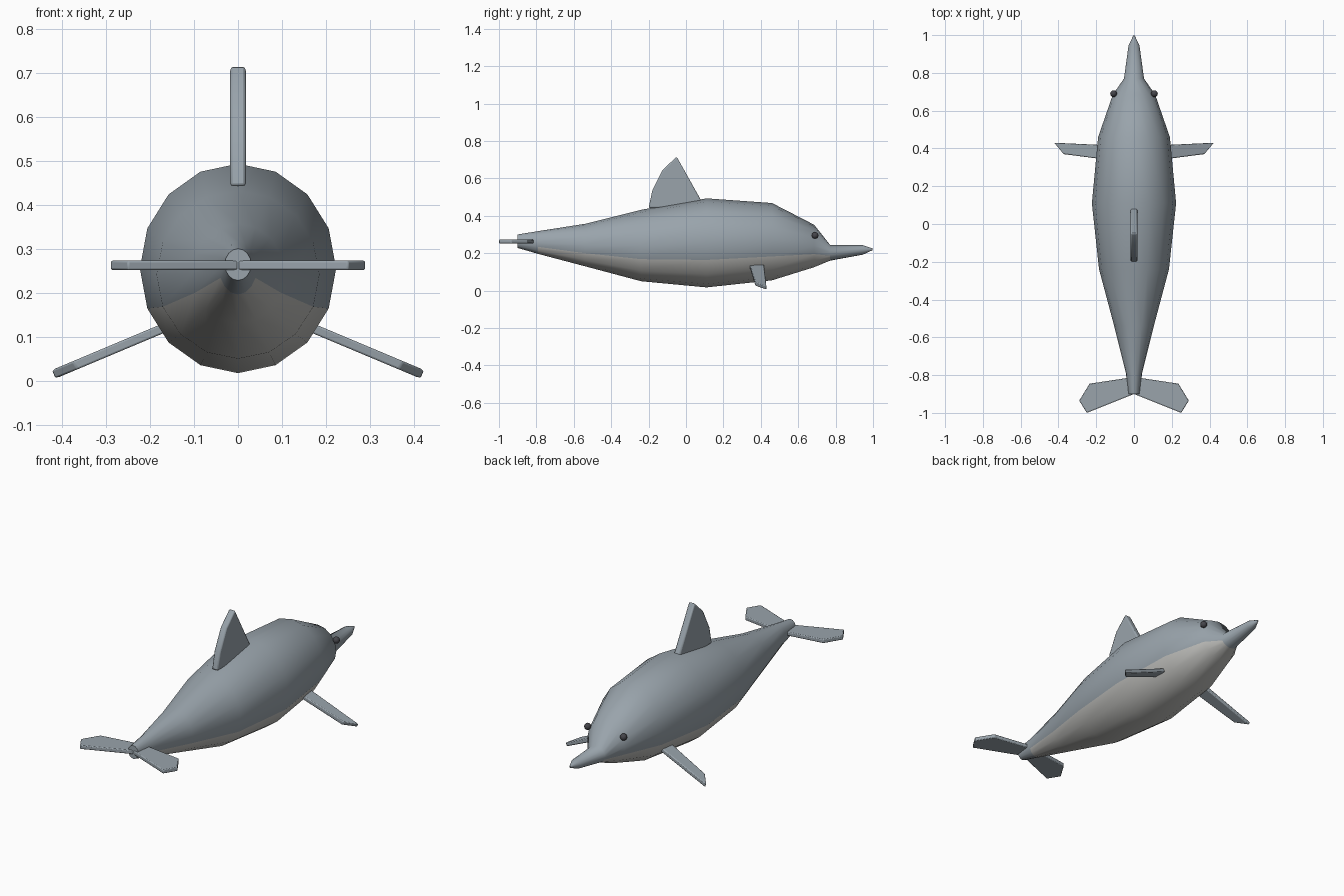
import bpy, bmesh
from math import sin, cos, tau
from mathutils import Vector

if "Cube" in bpy.data.objects:
    bpy.data.objects.remove(bpy.data.objects["Cube"])


def material(name, rgb):
    m = bpy.data.materials.new(name)
    m.diffuse_color = (*rgb, 1)
    m.use_nodes = True
    m.node_tree.nodes["Principled BSDF"].inputs["Base Color"].default_value = m.diffuse_color
    return m


SKIN = material("skin", (0.32, 0.37, 0.41))
PALE = material("pale_belly", (0.52, 0.52, 0.50))
DARK = material("eye_dark", (0.06, 0.06, 0.07))


def make_object(name, bm, *mats):
    bmesh.ops.recalc_face_normals(bm, faces=bm.faces)
    me = bpy.data.meshes.new(name)
    bm.to_mesh(me)
    bm.free()
    ob = bpy.data.objects.new(name, me)
    bpy.context.collection.objects.link(ob)
    for m in mats:
        me.materials.append(m)
    return ob


def smooth(ob, angle):
    bpy.ops.object.select_all(action='DESELECT')
    ob.select_set(True)
    bpy.context.view_layer.objects.active = ob
    bpy.ops.object.shade_smooth_by_angle(angle=angle)


# Body: 16-sided rings along y (y, bottom z, top z, half width)
SIDES = 16
RINGS = [
    (-0.90, 0.228, 0.300, 0.030),
    (-0.79, 0.196, 0.318, 0.043),
    (-0.54, 0.130, 0.357, 0.105),
    (-0.24, 0.050, 0.432, 0.185),
    (0.11, 0.017, 0.493, 0.223),
    (0.46, 0.055, 0.468, 0.190),
    (0.685, 0.125, 0.352, 0.112),
    (0.77, 0.160, 0.245, 0.053),
    (0.945, 0.192, 0.243, 0.029),
    (0.997, 0.216, 0.226, 0.004),
]
bm = bmesh.new()
loops = []
for y, lo, hi, w in RINGS:
    cz, rz = (lo + hi) / 2, (hi - lo) / 2
    loops.append([bm.verts.new((w * cos(tau * i / SIDES), y, cz + rz * sin(tau * i / SIDES)))
                  for i in range(SIDES)])
for r, (a, b) in enumerate(zip(loops, loops[1:])):
    for i in range(SIDES):
        j = (i + 1) % SIDES
        f = bm.faces.new((a[i], a[j], b[j], b[i]))
        # Pale belly covers the lower sides between tail stock and beak
        f.material_index = int(9 <= i <= 14 and 1 <= r <= 6)
bm.faces.new(loops[0])
bm.faces.new(loops[-1])
body = make_object("body", bm, SKIN, PALE)
smooth(body, 0.9)


def fin(name, points, thickness_dir):
    """Flat outline thickened symmetrically along a direction, edges softened."""
    d = Vector(thickness_dir)
    bm = bmesh.new()
    face = bm.faces.new([bm.verts.new(Vector(p) - d) for p in points])
    ext = bmesh.ops.extrude_face_region(bm, geom=[face])
    bmesh.ops.translate(bm, vec=2 * d, verts=[v for v in ext["geom"] if isinstance(v, bmesh.types.BMVert)])
    ob = make_object(name, bm, SKIN)
    bev = ob.modifiers.new("soft_edges", 'BEVEL')
    bev.width = d.length * 0.4
    bev.segments = 2
    smooth(ob, 0.5)
    return ob


# Dorsal fin
dorsal = [(-0.20, 0.442), (-0.18, 0.535), (-0.125, 0.645), (-0.05, 0.716), (0.085, 0.475), (0.085, 0.442)]
fin("dorsal_fin", [(0, y, z) for y, z in dorsal], (0.018, 0, 0))

# Paired parts
fluke = [(0, -0.81), (0.235, -0.845), (0.29, -0.935), (0.25, -1.0), (0, -0.90)]
flipper = [(0.10, 0.335), (0.37, 0.37), (0.42, 0.43), (0.10, 0.415)]
SLOPE = -0.42
for side, s in (("left", -1), ("right", 1)):
    fin(f"{side}_tail_fluke", [(s * x, y, 0.262) for x, y in fluke], (0, 0, 0.0105))
    n = Vector((-s * SLOPE, 0, 1)).normalized() * 0.0105
    fin(f"{side}_flipper", [(s * x, y, 0.119 + SLOPE * (x - 0.17)) for x, y in flipper], n)
    bm = bmesh.new()
    bmesh.ops.create_uvsphere(bm, u_segments=12, v_segments=8, radius=0.018)
    bmesh.ops.translate(bm, vec=(s * 0.108, 0.69, 0.295), verts=bm.verts)
    smooth(make_object(f"{side}_eye", bm, DARK), 0.9)
